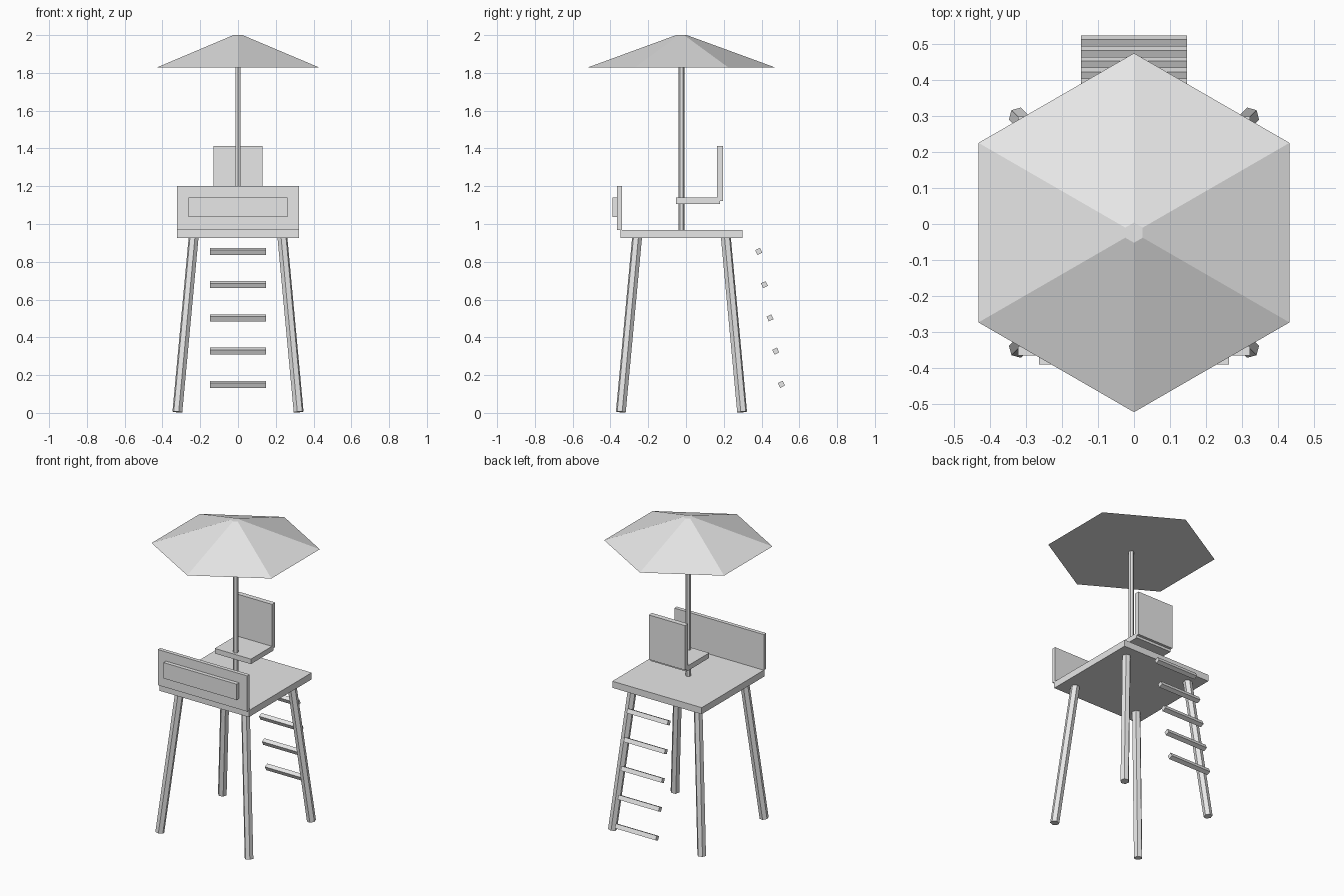
import bpy, bmesh
from math import cos, sin, radians, tau
from mathutils import Vector, Matrix

default = bpy.data.objects.get("Cube")
if default:
    bpy.data.objects.remove(default, do_unlink=True)

grey = bpy.data.materials.new("light_grey")
grey.use_nodes = True
grey.diffuse_color = (0.8, 0.8, 0.8, 1)
grey.node_tree.nodes["Principled BSDF"].inputs["Base Color"].default_value = (0.8, 0.8, 0.8, 1)

CENTRE_Y = -0.024  # depth of the tower's own axis


def finish(bm, name):
    bmesh.ops.recalc_face_normals(bm, faces=bm.faces)
    mesh = bpy.data.meshes.new(name)
    bm.to_mesh(mesh)
    bm.free()
    mesh.materials.append(grey)
    obj = bpy.data.objects.new(name, mesh)
    bpy.context.collection.objects.link(obj)
    return obj


def box(name, low, high):
    low, high = Vector(low), Vector(high)
    bm = bmesh.new()
    bmesh.ops.create_cube(bm, size=1)
    bmesh.ops.scale(bm, vec=high - low, verts=bm.verts)
    bmesh.ops.translate(bm, vec=(low + high) / 2, verts=bm.verts)
    return finish(bm, name)


def hex_post(name, start, end, r_start, r_end, first_angle):
    """Six-sided post or cone between two points."""
    start, end = Vector(start), Vector(end)
    turn = Vector((0, 0, 1)).rotation_difference(end - start)
    bm = bmesh.new()
    rings = []
    for centre, r in ((start, r_start), (end, r_end)):
        angles = [radians(first_angle) + tau * i / 6 for i in range(6)]
        rings.append([bm.verts.new(centre + turn @ Vector((r * cos(a), r * sin(a), 0)))
                      for a in angles])
        bm.faces.new(rings[-1])
    for i in range(6):
        j = (i + 1) % 6
        bm.faces.new((rings[0][i], rings[0][j], rings[1][j], rings[1][i]))
    return finish(bm, name)


# Deck, front board and raised sign plate
box("platform", (-0.322, -0.348, 0.925), (0.322, 0.298, 0.968))
box("front_board", (-0.322, -0.365, 0.968), (0.322, -0.34, 1.2))
box("front_sign_plate", (-0.263, -0.39, 1.037), (0.263, -0.365, 1.14))

# Seat
box("seat", (-0.13, -0.053, 1.106), (0.13, 0.18, 1.139))
box("seat_back", (-0.13, 0.164, 1.122), (0.13, 0.197, 1.412))

# Splayed legs, each with one corner facing outwards
for side, sx in (("left", 1), ("right", -1)):
    for end, sy in (("front", -1), ("back", 1)):
        hex_post(f"{end}_{side}_leg",
                 (sx * 0.321, CENTRE_Y + sy * 0.321, 0.005),
                 (sx * 0.234, CENTRE_Y + sy * 0.234, 0.94),
                 0.027, 0.027, 45 * sx * sy)

# Sunshade on its pole
hex_post("sunshade_pole", (0, CENTRE_Y, 0.96), (0, CENTRE_Y, 1.84), 0.016, 0.016, 90)
hex_post("sunshade", (0, CENTRE_Y, 1.828), (0, CENTRE_Y, 2), 0.498, 0.028, 90)

# Ladder rungs
for i in range(5):
    rung = box(f"ladder_rung_{i + 1}", (-0.147, -0.014, -0.014), (0.147, 0.014, 0.014))
    place = Vector((0, 0.505 - 0.03 * i, 0.151 + 0.176 * i))
    rung.data.transform(Matrix.Translation(place) @ Matrix.Rotation(radians(25), 4, 'X'))
